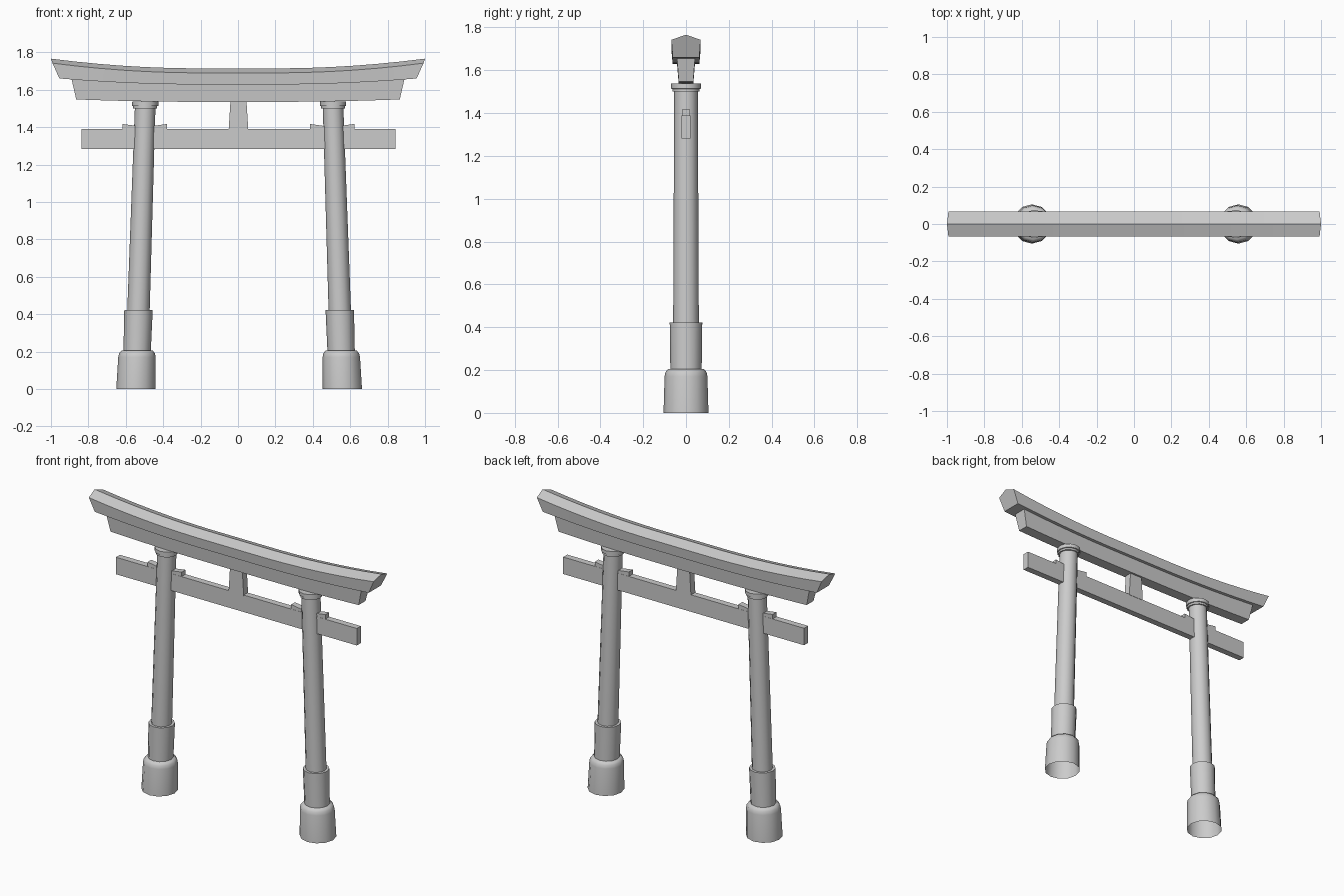
import bpy, bmesh, math

SIDES = 12
CENTRE = 0.006      # the frame sits a touch off the origin

cube = bpy.data.objects.get("Cube")
if cube:
    bpy.data.objects.remove(cube, do_unlink=True)

stone = bpy.data.materials.new("plain grey")
stone.use_nodes = True
GREY = (0.6, 0.6, 0.6, 1)
stone.diffuse_color = GREY
stone.node_tree.nodes["Principled BSDF"].inputs["Base Color"].default_value = GREY


def finish(bm, name, smooth_angle=None):
    bmesh.ops.recalc_face_normals(bm, faces=bm.faces)
    mesh = bpy.data.meshes.new(name)
    bm.to_mesh(mesh)
    bm.free()
    mesh.materials.append(stone)
    obj = bpy.data.objects.new(name, mesh)
    bpy.context.collection.objects.link(obj)
    if smooth_angle:
        bpy.ops.object.select_all(action='DESELECT')
        obj.select_set(True)
        bpy.context.view_layer.objects.active = obj
        bpy.ops.object.shade_smooth_by_angle(angle=math.radians(smooth_angle))
    return obj


def loft(bm, rings, closed_start, closed_end):
    loops = [[bm.verts.new(p) for p in ring] for ring in rings]
    n = len(loops[0])
    for a, b in zip(loops, loops[1:]):
        for i in range(n):
            j = (i + 1) % n
            bm.faces.new((a[i], a[j], b[j], b[i]))
    if closed_start:
        bm.faces.new(loops[0][::-1])
    if closed_end:
        bm.faces.new(loops[-1])


def turned(name, side, profile, smooth_angle):
    """Round part turned about the leaning axis of one pillar."""
    rings = []
    for r, z in profile:
        cx = CENTRE + side * (0.552 - 0.033 * z)
        rings.append([(cx + r * math.cos(math.tau * i / SIDES),
                       r * math.sin(math.tau * i / SIDES), z) for i in range(SIDES)])
    bm = bmesh.new()
    loft(bm, rings, False, True)
    return finish(bm, name, smooth_angle)


def plate(name, outline, depth):
    """Front outline (x, z) given thickness along y."""
    bm = bmesh.new()
    loft(bm, [[(x, y, z) for x, z in outline] for y in (-depth, depth)], True, True)
    return finish(bm, name)


def curved_beam(name, section, steps=16):
    """Section points: (y, z at middle, rise at the end, half length)."""
    rings = []
    for s in range(steps + 1):
        t = 2 * s / steps - 1
        lift = max(0, (abs(t) - 0.2) / 0.8) ** 2
        rings.append([(t * half, y, z + rise * lift) for y, z, rise, half in section])
    bm = bmesh.new()
    loft(bm, rings, True, True)
    return finish(bm, name, 20)


# Pillars with their footings, sleeves and collars
for label, side in (("left", 1), ("right", -1)):
    turned(label + "_footing", side,
           [(0.105, 0), (0.1, 0.17), (0.096, 0.19), (0.083, 0.206)], 60)
    turned(label + "_sleeve", side, [(0.073, 0.19), (0.076, 0.422)], 40)
    turned(label + "_pillar", side, [(0.06, 0.4), (0.055, 1.52)], 40)
    turned(label + "_collar", side,
           [(0.05, 1.5), (0.064, 1.5), (0.064, 1.512), (0.07, 1.514), (0.07, 1.537)], 40)

    # Wedges either side of the pillar, sloping down towards it
    for place, outer, inner in (("outer", 0.62, 0.5), ("inner", 0.382, 0.5)):
        xs = [CENTRE * 0.4 + side * x for x in (outer, inner)]
        plate(f"{label}_{place}_wedge",
              [(xs[0], 1.38), (xs[1], 1.38), (xs[1], 1.4), (xs[0], 1.417)], 0.019)

# Straight tie beam and the short strut above it
plate("tie_beam", [(-0.837, 1.282), (0.842, 1.282), (0.842, 1.389), (-0.837, 1.389)], 0.02)
plate("centre_strut", [(-0.05, 1.385), (0.055, 1.385), (0.045, 1.545), (-0.04, 1.545)], 0.022)

# Upswept lintel, tapering downwards
curved_beam("lower_lintel", [(-0.034, 1.535, 0.013, 0.865), (0.034, 1.535, 0.013, 0.865),
                             (0.042, 1.632, 0.025, 0.89), (-0.042, 1.632, 0.025, 0.89)])

# Upswept top beam with a ridged back
curved_beam("top_beam", [(-0.062, 1.628, 0.032, 0.955), (0.062, 1.628, 0.032, 0.955),
                         (0.068, 1.69, 0.052, 0.992), (0, 1.714, 0.052, 1.0),
                         (-0.068, 1.69, 0.052, 0.992)])
